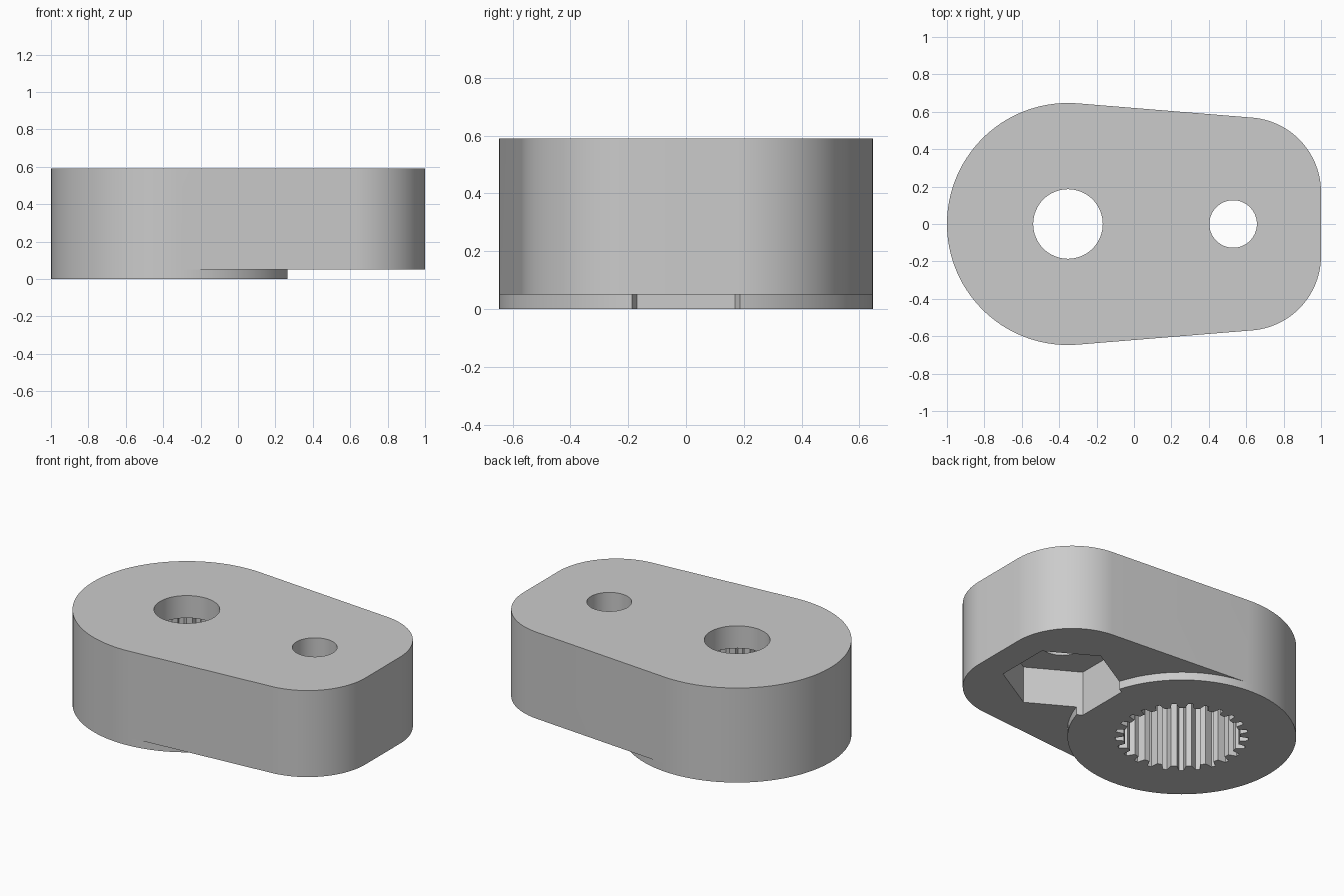
import bpy, bmesh
from math import sin, cos, pi, radians, atan2, acos, hypot

cube = bpy.data.objects.get("Cube")
if cube:
    bpy.data.objects.remove(cube, do_unlink=True)

# Main dimensions
HUB_X, HUB_R = -0.353, 0.647
PIN_X = 0.53
CORNER_X, CORNER_Y, CORNER_R = 0.6, 0.17, 0.4
STEP, TOP = 0.05, 0.59
TEETH = 25

grey = bpy.data.materials.new("plain grey")
grey.use_nodes = True
grey.diffuse_color = (0.6, 0.6, 0.6, 1)
grey.node_tree.nodes["Principled BSDF"].inputs["Base Color"].default_value = (0.6, 0.6, 0.6, 1)


def arc(cx, cy, r, start, end, steps):
    return [(cx + r * cos(start + (end - start) * i / steps),
             cy + r * sin(start + (end - start) * i / steps)) for i in range(steps + 1)]


def ring(cx, r, steps, turn=0.0):
    return arc(cx, 0, r, turn, turn + 2 * pi, steps)[:-1]


def prism(name, outline, low, high):
    bm = bmesh.new()
    face = bm.faces.new([bm.verts.new((x, y, low)) for x, y in outline])
    grown = bmesh.ops.extrude_face_region(bm, geom=[face])["geom"]
    bmesh.ops.translate(bm, vec=(0, 0, high - low),
                        verts=[v for v in grown if isinstance(v, bmesh.types.BMVert)])
    bmesh.ops.recalc_face_normals(bm, faces=bm.faces)
    mesh = bpy.data.meshes.new(name)
    bm.to_mesh(mesh)
    bm.free()
    mesh.materials.append(grey)
    ob = bpy.data.objects.new(name, mesh)
    bpy.context.collection.objects.link(ob)
    return ob


def combine(target, tool, operation):
    tool.hide_render = True
    mod = target.modifiers.new(tool.name, "BOOLEAN")
    mod.object, mod.operation, mod.solver = tool, operation, "EXACT"
    bpy.context.view_layer.objects.active = target
    bpy.ops.object.modifier_apply(modifier=mod.name)
    bpy.data.objects.remove(tool, do_unlink=True)


# Tapered arm outline: hub arc joined by tangent sides to two rounded corners
dx = CORNER_X - HUB_X
tangent = atan2(CORNER_Y, dx) + acos((HUB_R - CORNER_R) / hypot(dx, CORNER_Y))
hub_arc = arc(HUB_X, 0, HUB_R, tangent, 2 * pi - tangent, 64)
outline = (hub_arc
           + arc(CORNER_X, -CORNER_Y, CORNER_R, -tangent, 0, 28)
           + arc(CORNER_X, CORNER_Y, CORNER_R, 0, tangent, 28))
arm = prism("lever_arm", outline, STEP, TOP)

# Raised round boss under the hub
boss = hub_arc + arc(HUB_X, 0, HUB_R, -tangent, tangent, 56)[1:-1]
combine(arm, prism("hub_boss", boss, 0, STEP), "UNION")

# Toothed socket, open at the bottom
pitch = 2 * pi / TEETH
socket = []
for i in range(TEETH):
    for offset, r in ((-0.3, 0.33), (-0.14, 0.377), (0.14, 0.377), (0.3, 0.33)):
        a = (i + offset) * pitch
        socket.append((HUB_X + r * cos(a), r * sin(a)))
combine(arm, prism("toothed_socket", socket, -0.1, 0.45), "DIFFERENCE")

# Hexagonal nut pocket and the two through holes
combine(arm, prism("nut_pocket", ring(PIN_X, 0.34, 6, radians(30)), -0.1, 0.28), "DIFFERENCE")
combine(arm, prism("hub_hole", ring(HUB_X, 0.186, 64), 0.3, 0.7), "DIFFERENCE")
combine(arm, prism("pin_hole", ring(PIN_X, 0.127, 64), 0.2, 0.7), "DIFFERENCE")

# Smooth the round walls, keep the edges crisp
bpy.ops.object.select_all(action="DESELECT")
arm.select_set(True)
bpy.context.view_layer.objects.active = arm
bpy.ops.object.shade_smooth_by_angle(angle=radians(25))
